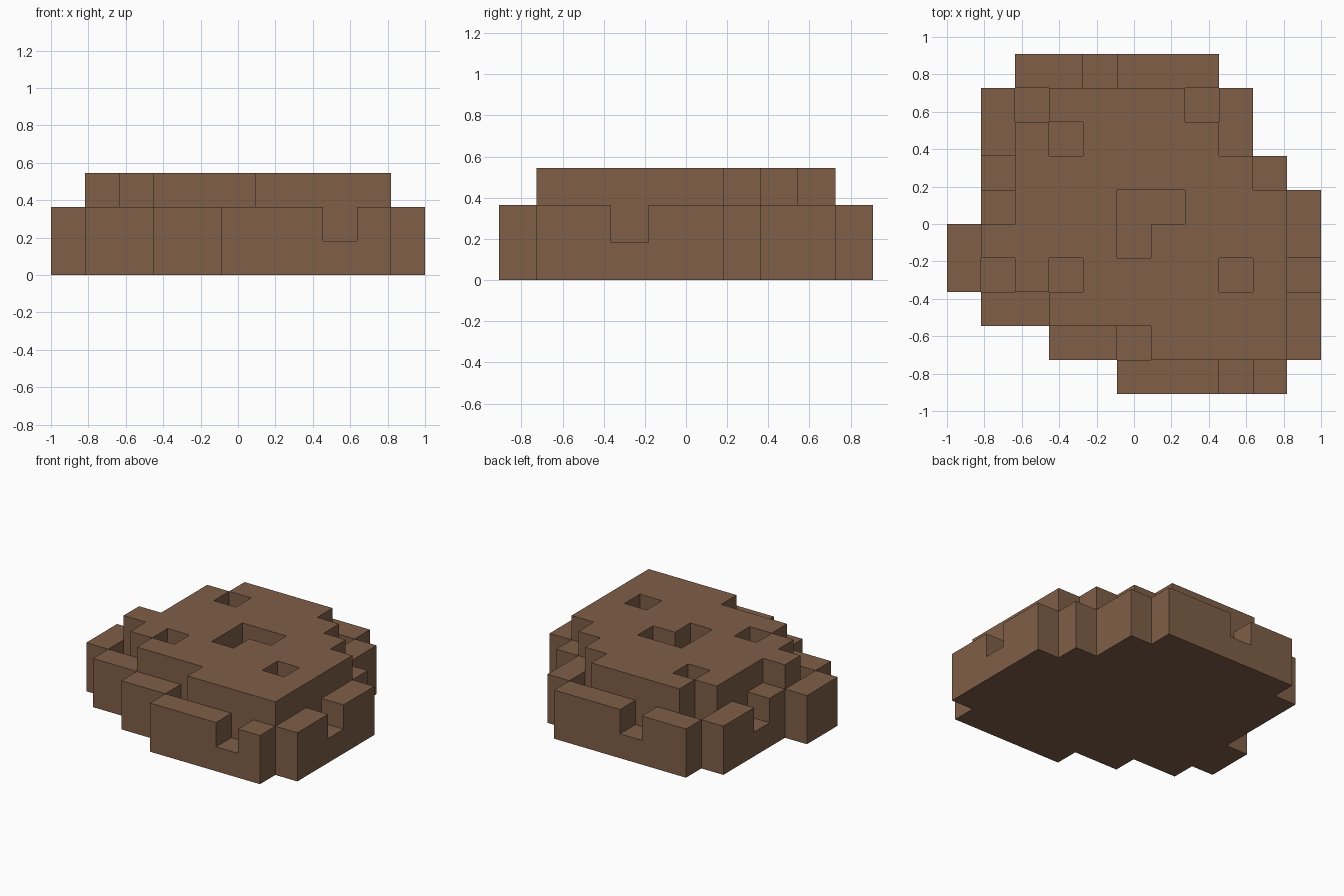
import bpy, bmesh, math
from mathutils import Vector

if "Cube" in bpy.data.objects:
    bpy.data.objects.remove(bpy.data.objects["Cube"], do_unlink=True)

CELL = 2 / 11

# First and last block of each row, from front to back
BASE_ROWS = [(5, 9), (3, 10), (1, 10), (0, 10), (0, 10),
             (1, 10), (1, 9), (1, 8), (1, 8), (2, 7)]
TOP_ROWS = [None, (6, 9), (3, 9), (2, 9), (1, 9),
            (2, 9), (2, 8), (2, 7), (3, 6), None]

# Missing blocks as (column, row)
RIM_NOTCHES = {(8, 0), (5, 1), (1, 3), (10, 3), (1, 6), (2, 8), (7, 8), (4, 9)}
TOP_HOLES = {(3, 3), (8, 3), (5, 4), (5, 5), (6, 5), (3, 7)}


def layer(rows, level, missing=()):
    """Blocks of one layer, without the missing ones."""
    return {(i, j, level)
            for j, span in enumerate(rows) if span
            for i in range(span[0], span[1] + 1) if (i, j) not in missing}


def block_mesh(name, blocks):
    """Outer skin of the blocks, with flat areas merged."""
    bm = bmesh.new()
    corners = {}

    def corner(p):
        key = tuple(round(c) for c in p)
        if key not in corners:
            corners[key] = bm.verts.new(((key[0] - 5.5) * CELL,
                                         (key[1] - 5) * CELL,
                                         key[2] * CELL))
        return corners[key]

    axes = [Vector((1, 0, 0)), Vector((0, 1, 0)), Vector((0, 0, 1))]
    for block in sorted(blocks):
        centre = Vector(block) + Vector((0.5, 0.5, 0.5))
        for a in range(3):
            for side in (-1, 1):
                n = axes[a] * side
                if tuple(round(c) for c in Vector(block) + n) in blocks:
                    continue
                u = axes[(a + 1) % 3] / 2
                v = axes[(a + 2) % 3] / 2 * side
                mid = centre + n / 2
                bm.faces.new([corner(mid + p) for p in (-u - v, u - v, u + v, v - u)])
    bmesh.ops.dissolve_limit(bm, angle_limit=math.radians(1),
                             verts=bm.verts, edges=bm.edges)
    mesh = bpy.data.meshes.new(name)
    bm.to_mesh(mesh)
    bm.free()
    obj = bpy.data.objects.new(name, mesh)
    bpy.context.collection.objects.link(obj)
    return obj


# Baked brown
brown = bpy.data.materials.new("baked_brown")
brown.use_nodes = True
colour = (0.212, 0.112, 0.063, 1)
brown.diffuse_color = colour
brown.node_tree.nodes["Principled BSDF"].inputs["Base Color"].default_value = colour

# Round biscuit: solid base, notched rim, holed top
biscuit = block_mesh("biscuit", layer(BASE_ROWS, 0)
                     | layer(BASE_ROWS, 1, RIM_NOTCHES)
                     | layer(TOP_ROWS, 2, TOP_HOLES))
biscuit.data.materials.append(brown)
